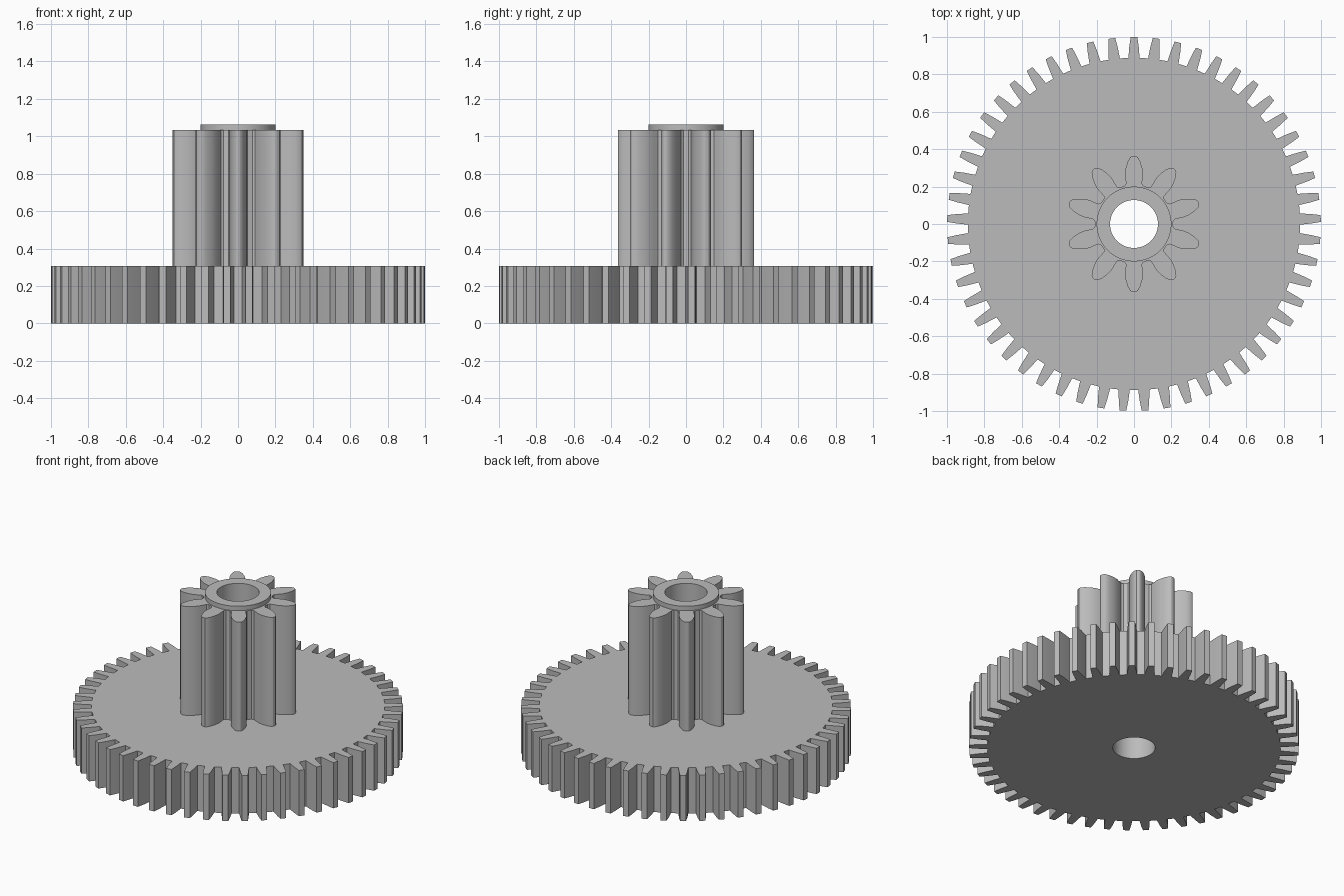
import bpy
import bmesh
from math import sin, cos, pi, radians

cube = bpy.data.objects.get("Cube")
if cube:
    bpy.data.objects.remove(cube, do_unlink=True)

# One plain grey for the whole part
grey = bpy.data.materials.new("plain grey")
grey.use_nodes = True
colour = (0.5, 0.5, 0.5, 1)
grey.diffuse_color = colour
grey.node_tree.nodes["Principled BSDF"].inputs["Base Color"].default_value = colour

BORE = 0.128


def circle(radius, count=64):
    return [(radius * cos(2 * pi * i / count), radius * sin(2 * pi * i / count))
            for i in range(count)]


def toothed(count, flank):
    """Outline of a gear; flank lists (radius, half width) from root to tip."""
    tooth = [(r, w) for r, w in flank] + [(r, -w) for r, w in reversed(flank)]
    points = []
    for k in range(count):
        a = pi / 2 - 2 * pi * k / count
        for r, w in tooth:
            points.append((r * cos(a) - w * sin(a), r * sin(a) + w * cos(a)))
    return points


def bored_prism(name, outline, bottom, top, bottom_cap):
    """Extrude an outline with the central bore left open."""
    bm = bmesh.new()
    edges = []
    for loop in (outline, circle(BORE)):
        verts = [bm.verts.new((x, y, bottom)) for x, y in loop]
        edges += [bm.edges.new((v, verts[i - 1])) for i, v in enumerate(verts)]
    base = bmesh.ops.triangle_fill(bm, use_beauty=True, use_dissolve=False, edges=edges)
    base_faces = [f for f in base["geom"] if isinstance(f, bmesh.types.BMFace)]
    lifted = bmesh.ops.extrude_face_region(bm, geom=base_faces, use_keep_orig=True)
    moved = [v for v in lifted["geom"] if isinstance(v, bmesh.types.BMVert)]
    bmesh.ops.translate(bm, verts=moved, vec=(0, 0, top - bottom))
    bmesh.ops.recalc_face_normals(bm, faces=bm.faces[:])
    if not bottom_cap:
        hidden = [f for f in bm.faces if f.normal.z < -0.9]
        bmesh.ops.delete(bm, geom=hidden, context="FACES_ONLY")
    mesh = bpy.data.meshes.new(name)
    bm.to_mesh(mesh)
    bm.free()
    mesh.materials.append(grey)
    obj = bpy.data.objects.new(name, mesh)
    bpy.context.collection.objects.link(obj)
    bpy.ops.object.select_all(action="DESELECT")
    obj.select_set(True)
    bpy.context.view_layer.objects.active = obj
    bpy.ops.object.shade_smooth_by_angle(angle=radians(30))
    return obj


# Wide wheel with straight-sided teeth
wheel_flank = [(0.888, 0.030), (0.95, 0.025), (0.999, 0.018)]
bored_prism("wheel_gear", toothed(53, wheel_flank), 0, 0.306, True)

# Tall pinion with leaf-shaped teeth
pinion_flank = [(0.203, 0.052), (0.216, 0.043), (0.24, 0.045), (0.27, 0.048),
                (0.3, 0.044), (0.335, 0.033), (0.357, 0.02), (0.364, 0.009)]
bored_prism("pinion_gear", toothed(10, pinion_flank), 0.306, 1.034, False)

# Thin raised collar round the bore
bored_prism("collar", circle(0.2), 1.034, 1.064, False)
